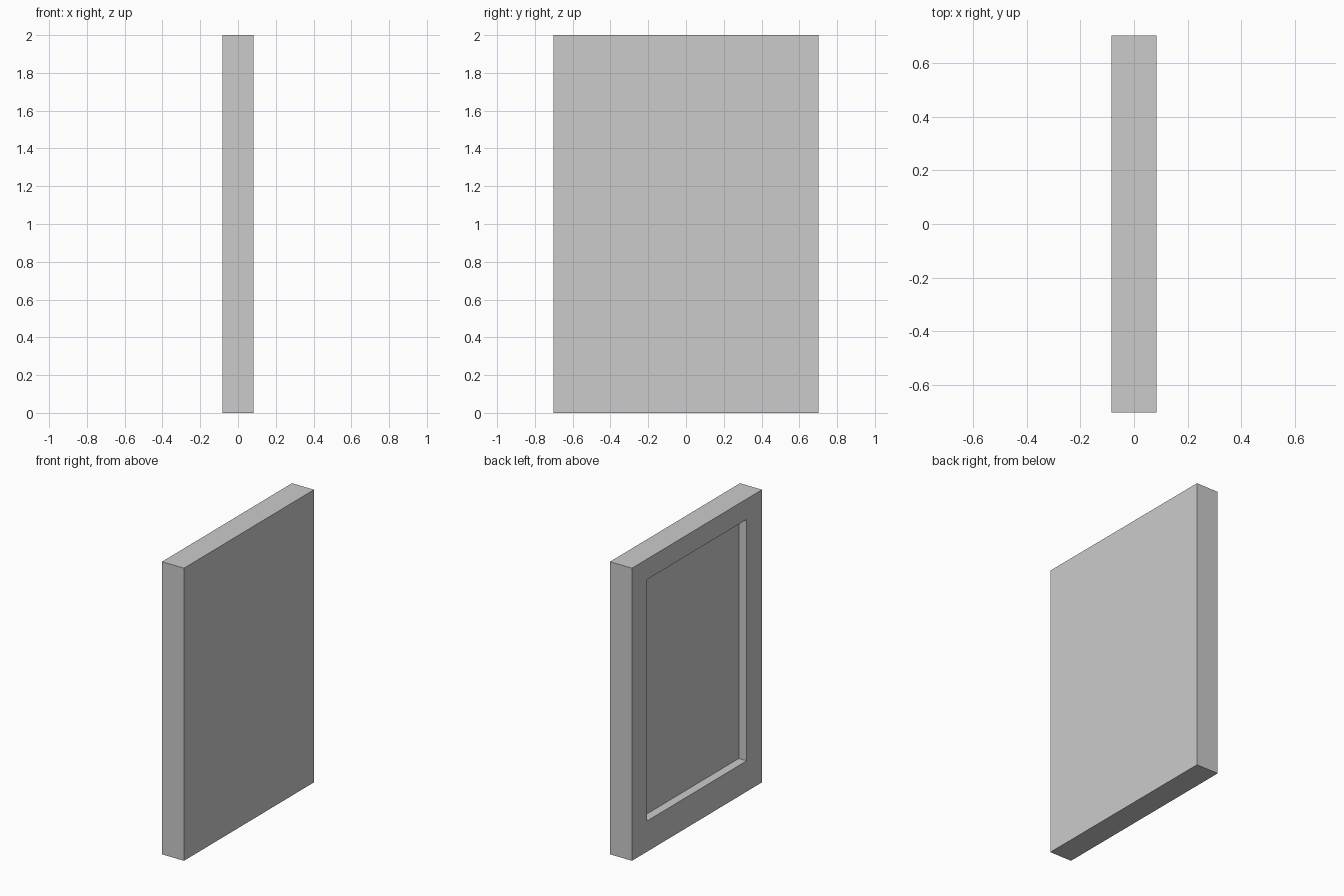
import bpy, bmesh

if "Cube" in bpy.data.objects:
    bpy.data.objects.remove(bpy.data.objects["Cube"])

# Overall size and the recess in the -x face
X, Y, H = 0.083, 0.702, 2.0
REC_Y, REC_BOTTOM, REC_TOP, DEPTH = 0.537, 0.21, 1.86, 0.06

bm = bmesh.new()

# Slab
bmesh.ops.create_cube(bm, size=1)
for v in bm.verts:
    v.co = (v.co.x * 2 * X, v.co.y * 2 * Y, (v.co.z + 0.5) * H)

# Frame border, wider at the bottom
bm.normal_update()
panel = min(bm.faces, key=lambda f: f.calc_center_median().x)
bmesh.ops.inset_region(bm, faces=[panel], thickness=0.1, use_even_offset=True)
for v in panel.verts:
    v.co.y = REC_Y if v.co.y > 0 else -REC_Y
    v.co.z = REC_TOP if v.co.z > H / 2 else REC_BOTTOM

# Sunken panel
sunk = bmesh.ops.extrude_discrete_faces(bm, faces=[panel])["faces"][0]
for v in sunk.verts:
    v.co.x += DEPTH

bmesh.ops.recalc_face_normals(bm, faces=bm.faces)
mesh = bpy.data.meshes.new("framed_panel")
bm.to_mesh(mesh)
bm.free()
bpy.context.collection.objects.link(bpy.data.objects.new("framed_panel", mesh))
